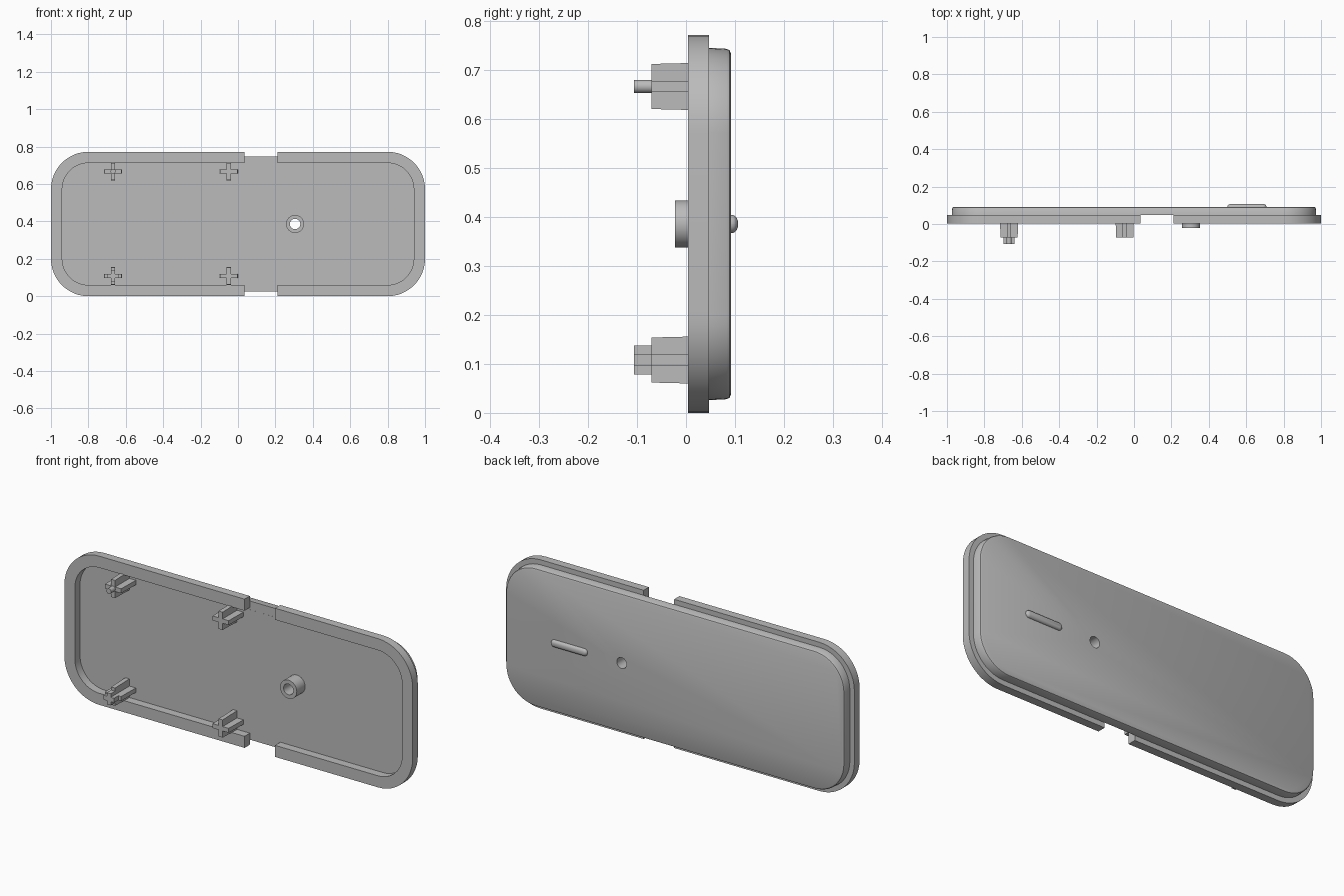
import bpy, bmesh
from math import sin, cos, pi, radians

if "Cube" in bpy.data.objects:
    bpy.data.objects.remove(bpy.data.objects["Cube"], do_unlink=True)

grey = bpy.data.materials.new("plain grey")
grey.use_nodes = True
grey.diffuse_color = (0.5, 0.5, 0.5, 1)
grey.node_tree.nodes["Principled BSDF"].inputs["Base Color"].default_value = (0.5, 0.5, 0.5, 1)

MID_Z = 0.386
FLOOR = 0.047


def rounded(half_x, half_z, radius, segs=12):
    """Rounded rectangle outline around the origin."""
    pts = []
    for k, (sx, sz) in enumerate([(1, 1), (-1, 1), (-1, -1), (1, -1)]):
        for i in range(segs + 1):
            a = (k + i / segs) * pi / 2
            pts.append((sx * (half_x - radius) + radius * cos(a),
                        sz * (half_z - radius) + radius * sin(a)))
    return pts


def circle(r, n=32):
    return [(r * cos(2 * pi * i / n), r * sin(2 * pi * i / n)) for i in range(n)]


def cross(arm, t):
    """Plus-shaped outline."""
    quarter = [(arm, -t), (arm, t), (t, t)]
    pts = []
    for _ in range(4):
        pts += quarter
        quarter = [(-z, x) for x, z in quarter]
    return pts


def loft(name, rings, x=0, z=MID_Z, closed=False):
    """Skin outlines placed along y; cap the ends, or join them if closed."""
    bm = bmesh.new()
    loops = [[bm.verts.new((x + px, y, z + pz)) for px, pz in pts] for pts, y in rings]
    pairs = list(zip(loops, loops[1:]))
    if closed:
        pairs.append((loops[-1], loops[0]))
    else:
        bm.faces.new(loops[0])
        bm.faces.new(loops[-1])
    for a, b in pairs:
        n = len(a)
        for i in range(n):
            j = (i + 1) % n
            bm.faces.new((a[i], a[j], b[j], b[i]))
    bmesh.ops.remove_doubles(bm, verts=bm.verts, dist=1e-5)
    bmesh.ops.recalc_face_normals(bm, faces=bm.faces)
    mesh = bpy.data.meshes.new(name)
    bm.to_mesh(mesh)
    bm.free()
    mesh.materials.append(grey)
    ob = bpy.data.objects.new(name, mesh)
    bpy.context.collection.objects.link(ob)
    return ob


def activate(ob):
    bpy.ops.object.select_all(action='DESELECT')
    ob.select_set(True)
    bpy.context.view_layer.objects.active = ob


def smooth(ob):
    activate(ob)
    bpy.ops.object.shade_smooth_by_angle(angle=radians(32))


def cut(ob, cutter):
    cutter.hide_render = True
    mod = ob.modifiers.new("cut", 'BOOLEAN')
    mod.operation = 'DIFFERENCE'
    mod.solver = 'EXACT'
    mod.object = cutter
    activate(ob)
    bpy.ops.object.modifier_apply(modifier=mod.name)
    bpy.data.objects.remove(cutter, do_unlink=True)


# Cover: recessed front, raised rim, stepped back plate with a soft edge
def inset(d):
    return rounded(1 - d, MID_Z - d, 0.2 - d)


steps = [(0.06, FLOOR), (0.06, 0.004), (0, 0.004), (0, FLOOR), (0.026, FLOOR),
         (0.028, 0.083), (0.031, 0.089), (0.038, 0.092)]
cover = loft("cover", [(inset(d), y) for d, y in steps])

# Rim gaps at top and bottom
for side in (-1, 1):
    gap = rounded(0.0875, 0.06, 0.0001, 1)
    cut(cover, loft("gap_cutter", [(gap, -0.05), (gap, FLOOR + 0.0005)],
                    0.1225, MID_Z + side * 0.375))

# Screw hole and its boss
HOLE_X = 0.305
cut(cover, loft("hole_cutter", [(circle(0.028), -0.1), (circle(0.028), 0.2)], HOLE_X))
smooth(cover)
boss = loft("screw_boss", [(circle(0.048), FLOOR + 0.002), (circle(0.048), -0.022),
                           (circle(0.028), -0.022), (circle(0.028), FLOOR + 0.002)],
            HOLE_X, closed=True)
smooth(boss)

# Cross-shaped pegs
for col, x in (("right", -0.668), ("left", -0.05)):
    for row, z in (("upper", 0.667), ("lower", 0.108)):
        loft(f"{row}_{col}_peg", [(cross(0.049, 0.0115), FLOOR + 0.002),
                                  (cross(0.046, 0.0115), -0.071)], x, z)

# Peg tips: a round pin above, a smaller cross below
pin = loft("upper_peg_pin", [(circle(0.0135, 24), -0.06), (circle(0.0135, 24), -0.106)],
           -0.668, 0.667)
smooth(pin)
loft("lower_peg_tip", [(cross(0.03, 0.0115), -0.071), (cross(0.03, 0.0115), -0.106)],
     -0.668, 0.108)

# Rounded ridge on the back
ridge_steps = [(0, 0.09), (0, 0.096), (0.003, 0.101), (0.007, 0.104), (0.012, 0.106)]
ridge = loft("back_ridge", [(rounded(0.104 - d, 0.0185 - d, 0.0184 - d, 8), y)
                            for d, y in ridge_steps], 0.604)
smooth(ridge)
